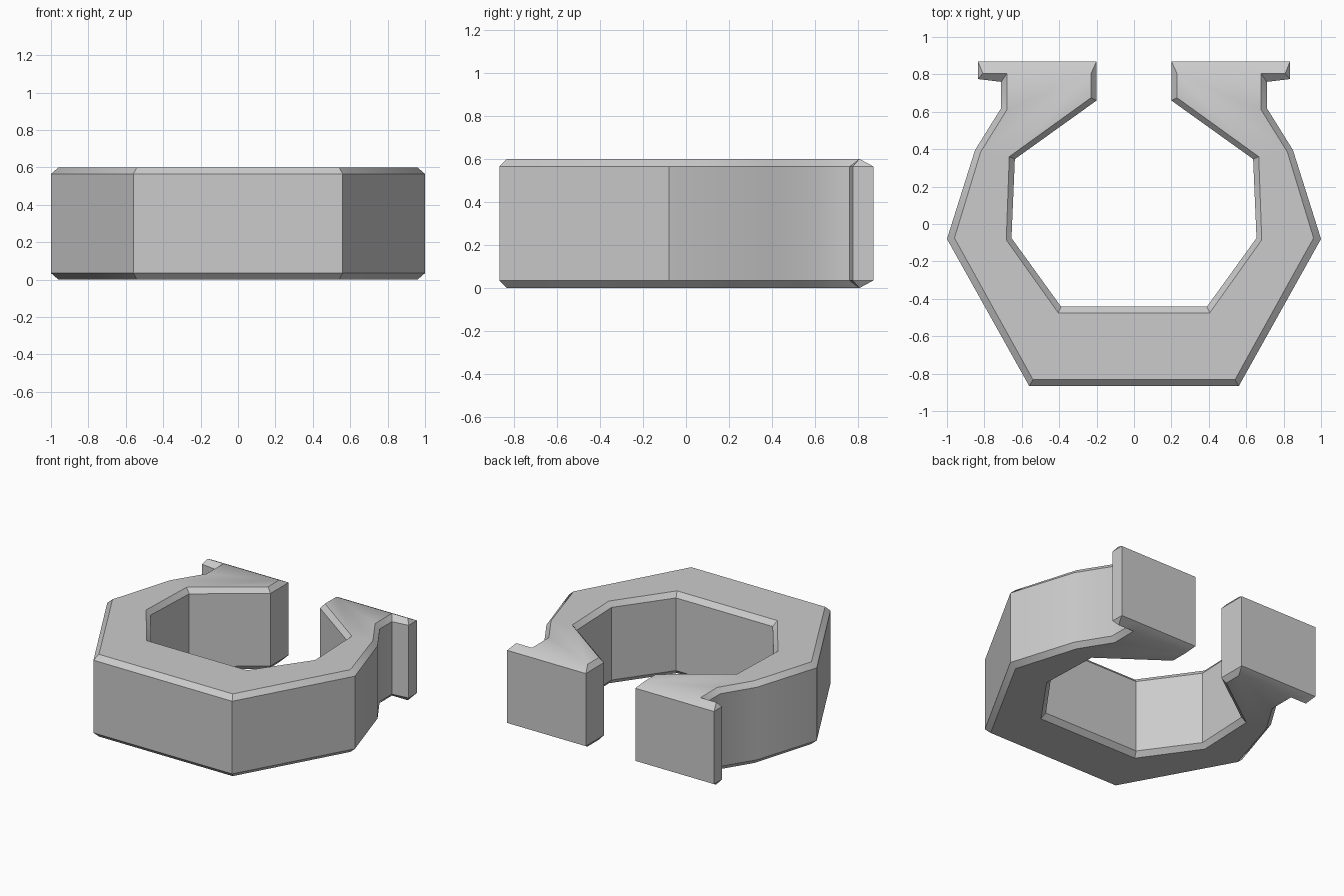
import bpy, bmesh, math

if "Cube" in bpy.data.objects:
    bpy.data.objects.remove(bpy.data.objects["Cube"])

HEIGHT, CHAMFER = 0.6, 0.035

# Right half of the C outline: (wall x, wall y, chamfered x, chamfered y)
half = [
    (0.56, -0.867, 0.54, -0.832),    # outer ring
    (1.00, -0.08, 0.96, -0.075),
    (0.85, 0.395, 0.82, 0.385),
    (0.71, 0.62, 0.68, 0.61),
    (0.71, 0.76, 0.68, 0.805),       # flange, chamfer meets in a ridge
    (0.835, 0.775, 0.808, 0.805),
    (0.835, 0.87, 0.808, 0.805),
    (0.68, 0.87, 0.68, 0.805),
    (0.20, 0.87, 0.23, 0.805),       # gap side
    (0.20, 0.66, 0.23, 0.675),
    (0.637, 0.347, 0.667, 0.36),     # inner ring
    (0.655, -0.075, 0.683, -0.085),
    (0.39, -0.442, 0.405, -0.475),
]
outline = half + [(-a, b, -c, d) for a, b, c, d in reversed(half)]
n = len(outline)
ridge = {5, 6, 7, n - 6, n - 7, n - 8}   # ridge points stay out of the flat caps

# Stack four rings: chamfered bottom, two wall rings, chamfered top
bm = bmesh.new()
rings = []
for z, inset in ((0, True), (CHAMFER, False), (HEIGHT - CHAMFER, False), (HEIGHT, True)):
    rings.append([bm.verts.new((p[2], p[3], z) if inset else (p[0], p[1], z)) for p in outline])
for low, high in zip(rings, rings[1:]):
    for i in range(n):
        j = (i + 1) % n
        bm.faces.new((low[i], low[j], high[j], high[i]))
for ring in (rings[0][::-1], rings[3]):
    bm.faces.new([v for i, v in enumerate(ring) if i not in ridge])

bmesh.ops.remove_doubles(bm, verts=bm.verts, dist=0.0005)
bmesh.ops.recalc_face_normals(bm, faces=bm.faces)

mesh = bpy.data.meshes.new("open_ring_clip")
bm.to_mesh(mesh)
bm.free()
clip = bpy.data.objects.new("open_ring_clip", mesh)
bpy.context.collection.objects.link(clip)

# Smooth the gentle outer curve, keep all other edges sharp
bpy.context.view_layer.objects.active = clip
clip.select_set(True)
bpy.ops.object.shade_smooth_by_angle(angle=math.radians(33))
